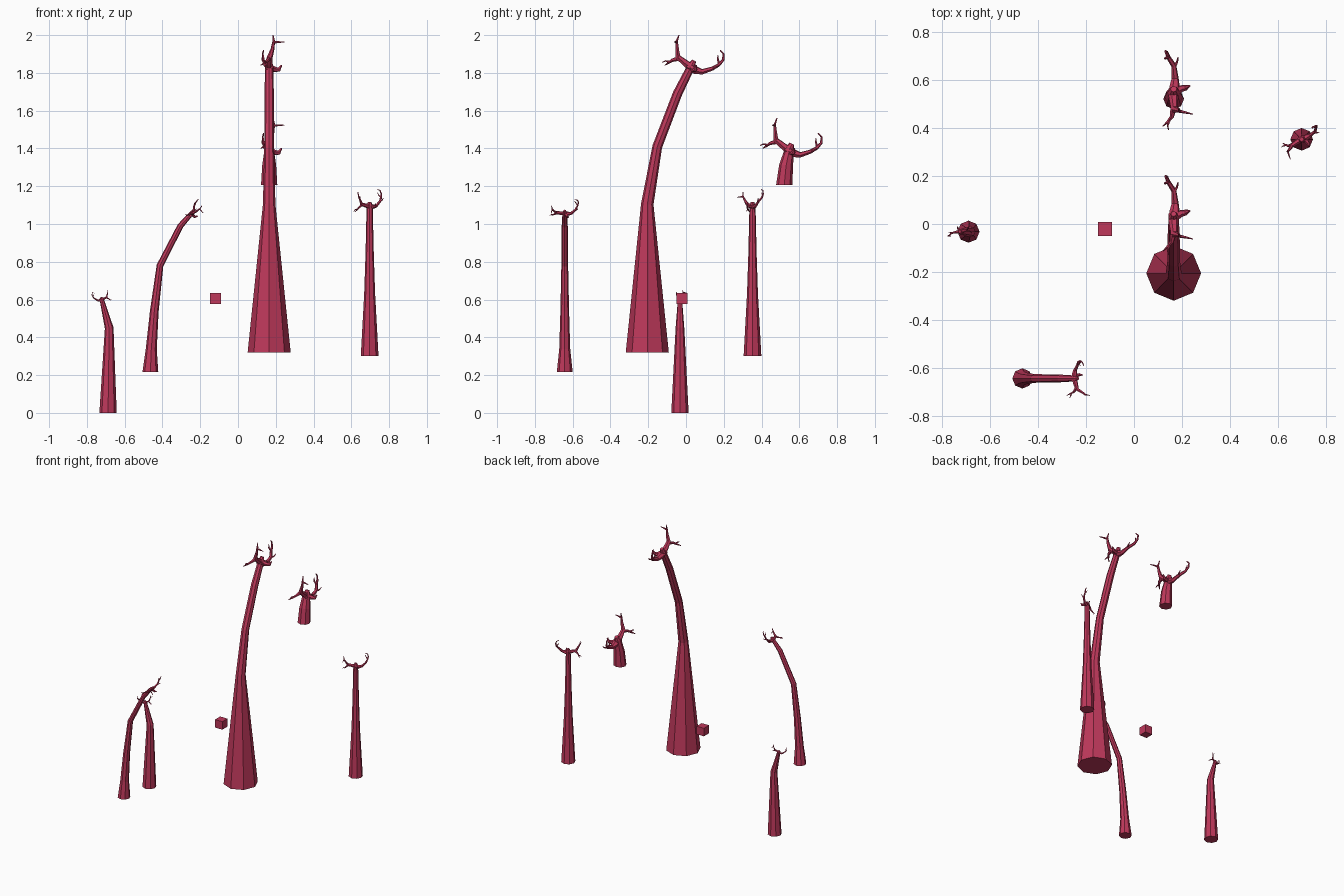
import bpy, bmesh, math
from mathutils import Vector, Matrix

mat = bpy.data.materials.new("crimson_bark")
mat.diffuse_color = (0.52, 0.04, 0.105, 1)


def tube(bm, pts, sides):
    """Faceted tapering tube through (x, y, z, radius) points, closed at both ends."""
    P = [Vector(p[:3]) for p in pts]
    d = (P[1] - P[0]).normalized()
    if d.z > 0.9:                       # trunks start on a level ring
        d = Vector((0, 0, 1))
        side = Vector((1, 0, 0))
    else:
        side = d.orthogonal().normalized()
    rings = []
    for i, p in enumerate(P):
        if i > 0:
            a = (p - P[i - 1]).normalized()
            b = (P[i + 1] - p).normalized() if i < len(P) - 1 else a
            t = (a + b).normalized()
            side = d.rotation_difference(t) @ side
            d = t
        up = d.cross(side)
        r = pts[i][3]
        rings.append([bm.verts.new(p + r * (math.cos(k * math.tau / sides) * side
                                            + math.sin(k * math.tau / sides) * up))
                      for k in range(sides)])
    for lo, hi in zip(rings, rings[1:]):
        for k in range(sides):
            j = (k + 1) % sides
            bm.faces.new((lo[k], lo[j], hi[j], hi[k]))
    bm.faces.new(rings[0][::-1])
    bm.faces.new(rings[-1])


# Crown branches in local axes: u across, v sideways, w along the trunk tip
CROWN = [
    # hooked limb
    [(-.02, 0, -.015, .022), (.03, .004, -.014, .022), (.065, .006, -.006, .015),
     (.106, 0, .033, .011), (.128, -.022, .066, .009), (.137, -.03, .098, .007),
     (.126, -.034, .128, .005), (.1, -.03, .138, .003)],
    # twigs off the hook
    [(.128, -.022, .07, .007), (.112, -.036, .088, .005), (.1, -.036, .11, .002)],
    [(.1, 0, .03, .009), (.118, .014, .042, .005), (.13, .018, .062, .002)],
    # upright limb
    [(.02, 0, -.015, .022), (-.035, 0, -.004, .019), (-.085, .004, .008, .015),
     (-.107, .018, .045, .010), (-.127, .024, .08, .007), (-.131, .02, .115, .003)],
    [(-.125, .022, .074, .007), (-.131, .05, .073, .005), (-.137, .08, .07, .002)],
    # drooping twig
    [(-.075, 0, .005, .014), (-.105, -.008, -.022, .009), (-.118, -.026, -.045, .006),
     (-.128, -.045, -.062, .002)],
    [(-.113, -.018, -.035, .006), (-.135, -.025, -.04, .004), (-.148, -.022, -.055, .002)],
    # side stub
    [(.0, 0, -.01, .018), (.022, .03, -.014, .015), (.026, .052, -.012, .012),
     (.022, .066, .012, .004)],
]


def tree(name, trunk, heading, scale, tilt):
    """Trunk plus crown; heading turns the crown, tilt is the trunk tip direction."""
    bm = bmesh.new()
    w = Vector(tilt).normalized()
    fork = Vector(trunk[-1][:3])
    nub = fork + w * 0.028 * scale
    tube(bm, trunk + [(*nub, trunk[-1][3] * 0.55)], 8)
    u = Vector((math.cos(math.radians(heading)), math.sin(math.radians(heading)), 0))
    u = (u - w * u.dot(w)).normalized()
    v = u.cross(w)
    for branch in CROWN:
        tube(bm, [(*(fork + scale * (u * a + v * b + w * c)), r * scale)
                  for a, b, c, r in branch], 6)
    bmesh.ops.recalc_face_normals(bm, faces=bm.faces)
    me = bpy.data.meshes.new(name)
    bm.to_mesh(me)
    bm.free()
    me.materials.append(mat)
    bpy.context.collection.objects.link(bpy.data.objects.new(name, me))


# Tall tree with wide foot
tree("tall_tree", [(.165, -.205, .32, .114), (.165, -.205, 1.105, .033), (.165, -.152, 1.41, .026),
                   (.165, -.045, 1.69, .025), (.165, .03, 1.84, .021)], 90, 1.0, (0, .44, .9))
# Short stump with the same crown
tree("short_tree", [(.165, .52, 1.207, .043), (.165, .53, 1.31, .037),
                    (.165, .549, 1.4, .024)], 90, 1.0, (0, .44, .9))
# Straight tree
tree("straight_tree", [(.697, .352, .3, .047), (.697, .352, .63, .029), (.697, .352, .84, .022),
                       (.697, .352, 1.1, .016)], 30, .6, (0, 0, 1))
# Bent tree
tree("bent_tree", [(-.464, -.642, .216, .042), (-.459, -.642, .34, .029), (-.443, -.642, .54, .023),
                   (-.413, -.642, .78, .018), (-.305, -.642, .99, .016),
                   (-.243, -.642, 1.06, .012)], 95, .54, (.66, 0, .75))
# Small tree standing on the ground
tree("small_tree", [(-.688, -.032, 0, .046), (-.682, -.032, .45, .023),
                    (-.722, -.032, .603, .011)], 190, .34, (-.25, 0, .97))

# Floating cube
bpy.ops.mesh.primitive_cube_add(size=.058, location=(-.12, -.021, .606))
cube = bpy.context.object
cube.name = "small_cube"
cube.data.materials.append(mat)
